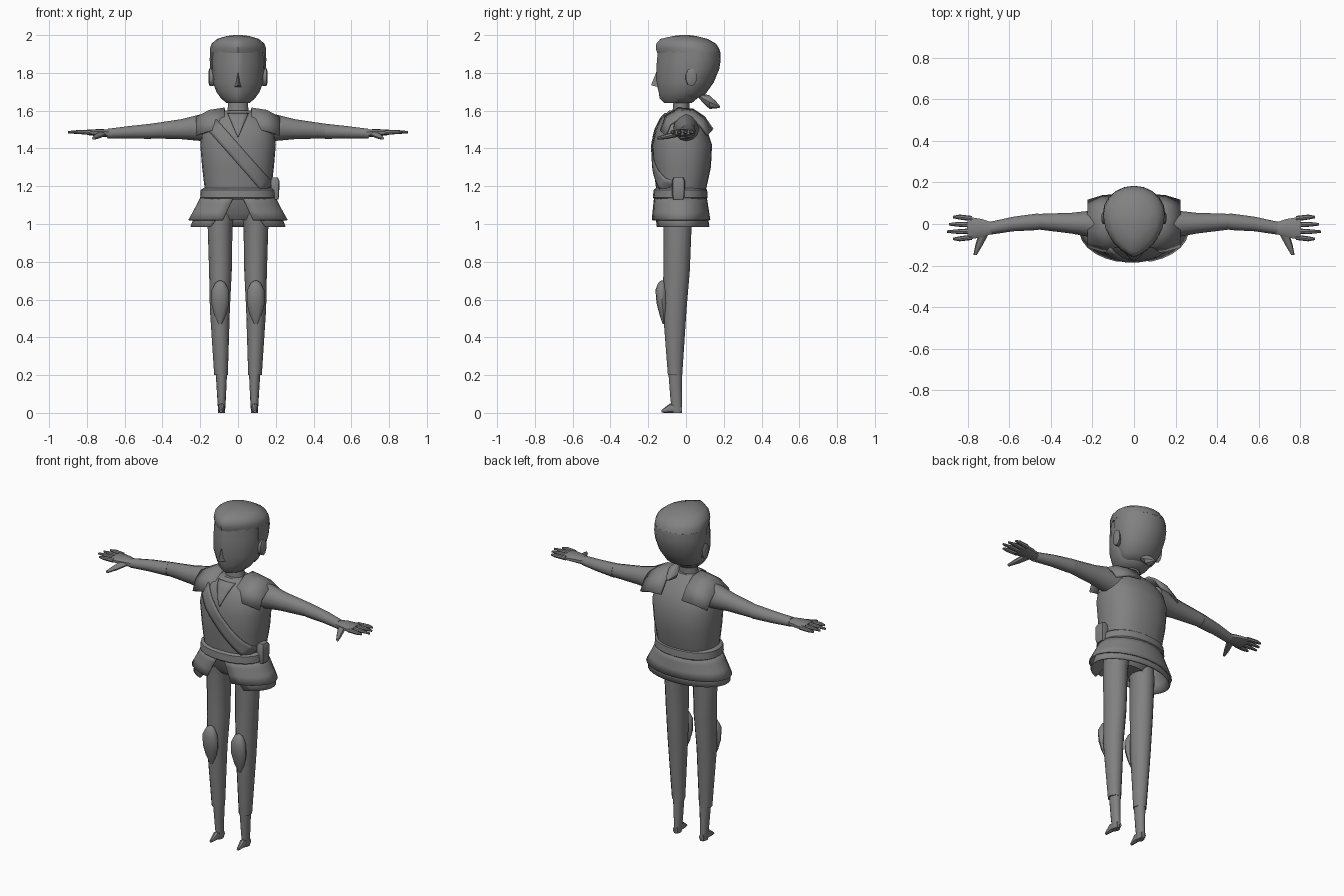
import bpy
import math
from mathutils import Vector

default_cube = bpy.data.objects.get("Cube")
if default_cube:
    bpy.data.objects.remove(default_cube, do_unlink=True)

grey = bpy.data.materials.new("plain grey")
grey.use_nodes = True
colour = (0.22, 0.22, 0.22, 1)
grey.diffuse_color = colour
grey.node_tree.nodes["Principled BSDF"].inputs["Base Color"].default_value = colour


def signed_power(value, exponent):
    return math.copysign(abs(value) ** exponent, value)


def make_object(name, verts, faces, mirror=False, thickness=0, angle=40):
    """Create a shaded mesh part, optionally mirrored or thickened."""
    mesh = bpy.data.meshes.new(name)
    mesh.from_pydata([tuple(v) for v in verts], [], faces)
    mesh.materials.append(grey)
    obj = bpy.data.objects.new(name, mesh)
    bpy.context.collection.objects.link(obj)
    bpy.ops.object.select_all(action='DESELECT')
    obj.select_set(True)
    bpy.context.view_layer.objects.active = obj
    bpy.ops.object.mode_set(mode='EDIT')
    bpy.ops.mesh.select_all(action='SELECT')
    bpy.ops.mesh.normals_make_consistent(inside=False)
    bpy.ops.object.mode_set(mode='OBJECT')
    bpy.ops.object.shade_smooth_by_angle(angle=math.radians(angle))
    if thickness:
        solid = obj.modifiers.new("thickness", 'SOLIDIFY')
        solid.thickness = thickness
        solid.offset = 0
    if mirror:
        mod = obj.modifiers.new("mirror", 'MIRROR')
        mod.use_mirror_merge = False
    return obj


def bridge(rows, columns, closed):
    """Quads between successive rows of points."""
    last = columns if closed else columns - 1
    return [(r * columns + c, r * columns + (c + 1) % columns,
             (r + 1) * columns + (c + 1) % columns, (r + 1) * columns + c)
            for r in range(rows - 1) for c in range(last)]


def skin(name, rings, **options):
    """Join closed rings of points and cap both ends."""
    n = len(rings[0])
    faces = bridge(len(rings), n, True)
    faces.append(tuple(range(n)))
    faces.append(tuple(range((len(rings) - 1) * n, len(rings) * n)))
    return make_object(name, [p for ring in rings for p in ring], faces, **options)


def loft(name, sections, axis='Z', sides=12, power=1, **options):
    """Loft sections given as (x, y, z, first radius, second radius)."""
    u, v = {'X': ('Y', 'Z'), 'Y': ('X', 'Z'), 'Z': ('X', 'Y')}[axis]
    unit = {'X': Vector((1, 0, 0)), 'Y': Vector((0, 1, 0)), 'Z': Vector((0, 0, 1))}
    rings = []
    for x, y, z, ru, rv in sections:
        ring = []
        for i in range(sides):
            a = math.tau * i / sides
            ring.append(Vector((x, y, z))
                        + unit[u] * ru * signed_power(math.sin(a), power)
                        - unit[v] * rv * signed_power(math.cos(a), power))
        rings.append(ring)
    return skin(name, rings, **options)


def head_loft(name, sections, limit=-1, sides=20):
    """Loft teardrop sections (z, half width, front y, back y)."""
    rings = []
    for z, w, front, back in sections:
        ring = []
        for i in range(sides):
            a = math.tau * i / sides
            c, s = math.cos(a), math.sin(a)
            middle = front + (back - front) * 0.6
            reach = back - middle if c > 0 else middle - front
            x = w * (s if c > 0 else signed_power(s, 1.5))
            ring.append((x, max(limit, middle + reach * c), z))
        rings.append(ring)
    return skin(name, rings)


# Torso, with a front surface that the sash and collar follow
torso = [(1.14, .17, -.03, .125), (1.2, .178, -.025, .135), (1.3, .19, -.02, .152),
         (1.42, .2, -.02, .158), (1.5, .19, -.025, .135), (1.56, .15, -.03, .1),
         (1.6, .07, -.03, .06)]
ROUND = 0.85
loft("torso", [(0, cy, z, rx, ry) for z, rx, cy, ry in torso], sides=24, power=ROUND)


def chest_y(x, z):
    z = min(max(z, torso[0][0]), torso[-1][0])
    for low, high in zip(torso, torso[1:]):
        if z <= high[0]:
            t = (z - low[0]) / (high[0] - low[0])
            rx, cy, ry = [a + (b - a) * t for a, b in zip(low[1:], high[1:])]
            inside = max(0, 1 - min(1, abs(x) / rx) ** (2 / ROUND))
            return cy - ry * inside ** (ROUND / 2) - 0.005


def chest_strip(name, start, end, width_start, width_end, steps=12, across=5):
    start, end = Vector(start), Vector(end)
    side = (end - start).normalized().orthogonal()
    verts = []
    for i in range(steps + 1):
        t = i / steps
        w = width_start + (width_end - width_start) * t
        for j in range(across):
            p = start.lerp(end, t) + side * w * (2 * j / (across - 1) - 1)
            verts.append((p.x, chest_y(p.x, p.y), p.y))
    make_object(name, verts, bridge(steps + 1, across, False), thickness=.006)


chest_strip("sash", (-.14, 1.53), (.16, 1.19), .036, .036)
chest_strip("collar_point", (0, 1.585), (0, 1.46), .055, .002)

# Belt, pouch and pelvis
loft("belt", [(0, -.03, z, r, r - .055) for z, r in
              ((1.13, .19), (1.14, .2), (1.18, .197), (1.19, .185))], sides=24, power=.9)
loft("belt_pouch", [(.195, -.04, z, r, r + .01) for z, r in
                    ((1.13, .018), (1.15, .023), (1.23, .024), (1.245, .016))],
     sides=8, power=.4)
loft("pelvis", [(0, -.04, 1.15, .165, .11), (0, -.04, 1.06, .155, .09),
                (0, -.04, 1.02, .1, .06)], sides=16)


# Two layered skirts, open at the front
def skirt(name, top, bottom, columns=25):
    verts = []
    for i in range(4):
        t = i / 3
        z, rx, ry, gap = [a + (b - a) * t for a, b in zip(top, bottom)]
        opening = math.asin(gap / rx)
        for j in range(columns):
            a = opening + (math.tau - 2 * opening) * j / (columns - 1)
            verts.append((rx * math.sin(a), -.03 - ry * math.cos(a), z))
    make_object(name, verts, bridge(4, columns, False), thickness=.008)


skirt("skirt_upper", (1.15, .19, .135, .02), (1.02, .26, .155, .08))
skirt("skirt_lower", (1.12, .19, .13, .04), (.985, .25, .15, .145))

# Legs, knee pads, boots and feet
loft("leg", [(.085, -.045, 1.06, .07, .08), (.095, -.045, 1, .066, .075),
             (.093, -.05, .75, .06, .07), (.096, -.06, .55, .053, .063),
             (.09, -.058, .2, .036, .038)], mirror=True)
loft("knee_pad", [(.094, -.118, .47, .008, .006), (.094, -.12, .52, .033, .02),
                  (.094, -.126, .58, .047, .03), (.094, -.131, .65, .045, .031),
                  (.094, -.128, .69, .025, .018), (.094, -.126, .7, .008, .006)], mirror=True)
loft("boot", [(.088, -.057, .21, .03, .036), (.087, -.052, .08, .023, .031),
              (.087, -.047, 0, .018, .027)], mirror=True)
loft("foot", [(.09, -.13, .008, .008, .007), (.088, -.085, .025, .019, .025),
              (.087, -.022, .02, .016, .02)], axis='Y', sides=8, mirror=True)

# Arms and hands
loft("upper_arm", [(.14, 0, 1.505, .07, .08), (.2, 0, 1.51, .065, .07),
                   (.3, .004, 1.502, .05, .053), (.48, .012, 1.491, .036, .037)],
     axis='X', mirror=True)
loft("forearm", [(.46, .011, 1.491, .04, .04), (.58, 0, 1.485, .035, .033),
                 (.69, -.02, 1.478, .031, .026)], axis='X', mirror=True)
loft("palm", [(.67, -.02, 1.478, .025, .021), (.73, -.02, 1.483, .045, .02),
              (.8, -.02, 1.485, .058, .014)], axis='X', sides=10, power=.8, mirror=True)
for number, tip in enumerate((.87, .9, .89, .87)):
    y = -.064 + number * .03
    spread = (number - 1.5) * .005
    loft("finger_%d" % (number + 1),
         [(.78, y, 1.485, .013, .013), (.84, y + spread, 1.487, .012, .011),
          (tip, y + spread, 1.486, .006, .006)], axis='X', sides=8, mirror=True)
loft("thumb", [(.72, -.04, 1.478, .025, .016), (.745, -.1, 1.464, .018, .014),
               (.765, -.15, 1.454, .008, .008)], axis='Y', sides=8, mirror=True)

# Shoulder pads draped front to back
arch = [(-.135, 1.5), (-.105, 1.57), (-.04, 1.61), (.035, 1.605), (.095, 1.565), (.14, 1.5)]
pad_points = [(x, y * (1 - drop), z - drop * (z - 1.3) * .8)
              for x, drop in ((.07, 0), (.15, .05), (.22, .2)) for y, z in arch]
make_object("shoulder_pad", pad_points, bridge(3, len(arch), False),
            mirror=True, thickness=.014)

# Neck and face
loft("neck", [(0, -.03, 1.56, .062, .05), (0, -.025, 1.62, .054, .043),
              (0, -.02, 1.72, .054, .045)])
head_loft("face", [(1.64, .06, -.115, .03), (1.665, .09, -.14, .06), (1.7, .115, -.145, .08),
                   (1.75, .132, -.158, .1), (1.85, .138, -.155, .12), (1.93, .135, -.148, .12)])
make_object("nose", [(0, -.155, 1.81), (-.025, -.13, 1.72), (.025, -.13, 1.72),
                     (0, -.185, 1.735)], [(0, 1, 3), (0, 3, 2), (1, 2, 3), (0, 2, 1)])
loft("ear", [(.12, .02, 1.775, .024, .042), (.15, .028, 1.778, .03, .048),
             (.156, .03, 1.778, .018, .032)], axis='X', sides=10, mirror=True)

# Hair cap, back of the hair and ponytail
head_loft("hair_cap", [(1.905, .148, -.152, .183), (1.93, .148, -.16, .175),
                       (1.955, .14, -.157, .158), (1.98, .11, -.135, .115),
                       (1.995, .06, -.07, .055), (2, .02, -.03, .02)])
head_loft("hair_back", [(1.665, .075, -.06, .06), (1.69, .105, -.1, .105),
                        (1.75, .135, -.14, .147), (1.82, .147, -.15, .176),
                        (1.87, .15, -.15, .184), (1.91, .148, -.15, .182)], limit=-.003)
loft("ponytail", [(0, .06, 1.69, .012, .012), (0, .09, 1.665, .022, .024),
                  (0, .125, 1.645, .034, .036), (0, .16, 1.63, .02, .018),
                  (0, .18, 1.62, .004, .004)], axis='Y', sides=8)
